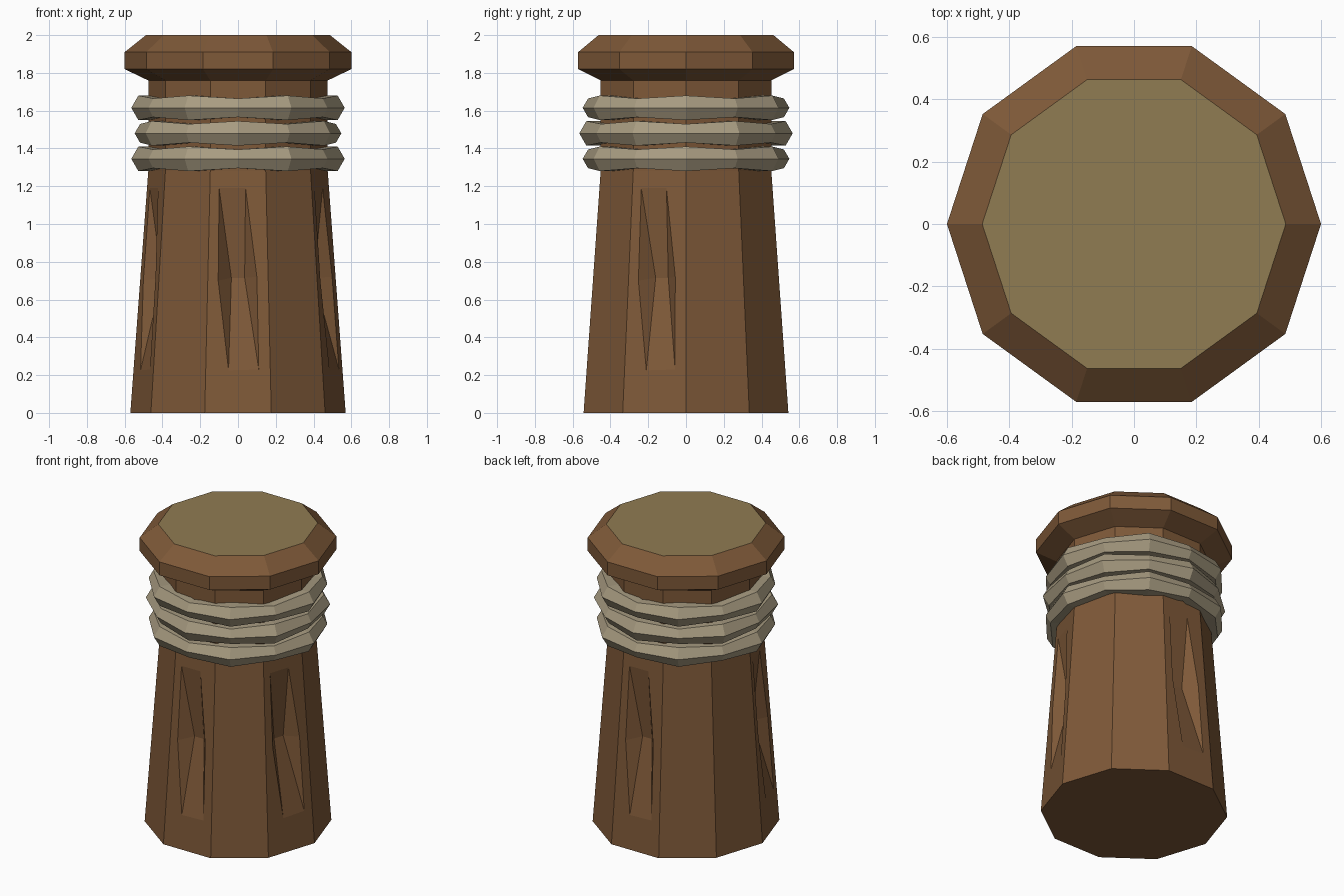
import bpy, bmesh
from math import sin, cos, pi
from mathutils import Vector

if "Cube" in bpy.data.objects:
    bpy.data.objects.remove(bpy.data.objects["Cube"])

SIDES = 10


def material(name, rgb):
    m = bpy.data.materials.new(name)
    m.diffuse_color = (*rgb, 1)
    m.use_nodes = True
    m.node_tree.nodes["Principled BSDF"].inputs["Base Color"].default_value = m.diffuse_color
    return m


def finish(bm, name, mats):
    bmesh.ops.recalc_face_normals(bm, faces=bm.faces)
    me = bpy.data.meshes.new(name)
    bm.to_mesh(me)
    bm.free()
    for m in mats:
        me.materials.append(m)
    ob = bpy.data.objects.new(name, me)
    bpy.context.collection.objects.link(ob)
    return ob


wood = material("bark_wood", (0.21, 0.10, 0.04))
grain = material("end_grain", (0.28, 0.20, 0.085))
rope = material("rope", (0.39, 0.33, 0.22))

# Post: ten-sided lathe with a flared foot, neck and bevelled head
R0, R1, Z1 = 0.57, 0.475, 1.28
profile = [(R0, 0), (R1, Z1), (R1, 1.76), (0.60, 1.82), (0.60, 1.91), (0.487, 2.0)]
grooved = {2, 5, 7, 9}          # shaft faces that carry a carved split
bm = bmesh.new()
rings = [[bm.verts.new((r * cos(2 * pi * i / SIDES), r * sin(2 * pi * i / SIDES), z))
          for i in range(SIDES)] for r, z in profile]


def carve(i, p0, p1, p2, p3):
    """Fill one shaft face with a tapering, twisted groove sunk into it."""
    a = 2 * pi * (i + 0.5) / SIDES
    out, side = Vector((cos(a), sin(a), 0)), Vector((-sin(a), cos(a), 0))

    def pt(t, z, depth=0):
        apothem = (R0 + (R1 - R0) * z / Z1) * cos(pi / SIDES)
        return bm.verts.new(out * (apothem - depth) + side * t + Vector((0, 0, z)))

    tl, tr = pt(-0.10, 1.19), pt(0.04, 1.19)
    ml, mr = pt(-0.105, 0.70), pt(0.10, 0.72)
    bl, br = pt(-0.05, 0.225), pt(0.11, 0.23)
    fl, fr = pt(-0.035, 0.715, 0.08), pt(0.035, 0.715, 0.08)
    for f in ((p0, bl, ml, tl, p3), (p1, p2, tr, mr, br),
              (p0, p1, br, bl), (p3, tl, tr, p2),
              (tl, ml, fl), (ml, bl, fl), (tr, fr, mr), (mr, fr, br),
              (tl, fl, fr, tr), (fl, bl, br, fr)):
        bm.faces.new(f)


for k in range(len(rings) - 1):
    lo, hi = rings[k], rings[k + 1]
    for i in range(SIDES):
        j = (i + 1) % SIDES
        quad = (lo[i], lo[j], hi[j], hi[i])
        if k == 0 and i in grooved:
            carve(i, *quad)
        else:
            bm.faces.new(quad)
bm.faces.new(rings[0])
bm.faces.new(rings[-1]).material_index = 1
finish(bm, "post", [wood, grain])


# Rope coils: 12 x 6 tori whose thickness alternates at each step
def coil(name, z, phase, seg=12, minor=6):
    bm = bmesh.new()
    loops = []
    for i in range(seg):
        a = 2 * pi * i / seg
        m = 0.066 + 0.009 * (-1) ** (i + phase)
        loops.append([bm.verts.new(((0.49 + m * cos(b)) * cos(a),
                                    (0.49 + m * cos(b)) * sin(a), z + m * sin(b)))
                      for b in (2 * pi * n / minor for n in range(minor))])
    for i in range(seg):
        p, q = loops[i], loops[(i + 1) % seg]
        for n in range(minor):
            o = (n + 1) % minor
            bm.faces.new((p[n], q[n], q[o], p[o]))
    finish(bm, name, [rope])


for n, z in enumerate((1.345, 1.48, 1.615)):
    coil(f"rope_coil_{n + 1}", z, n % 2)
